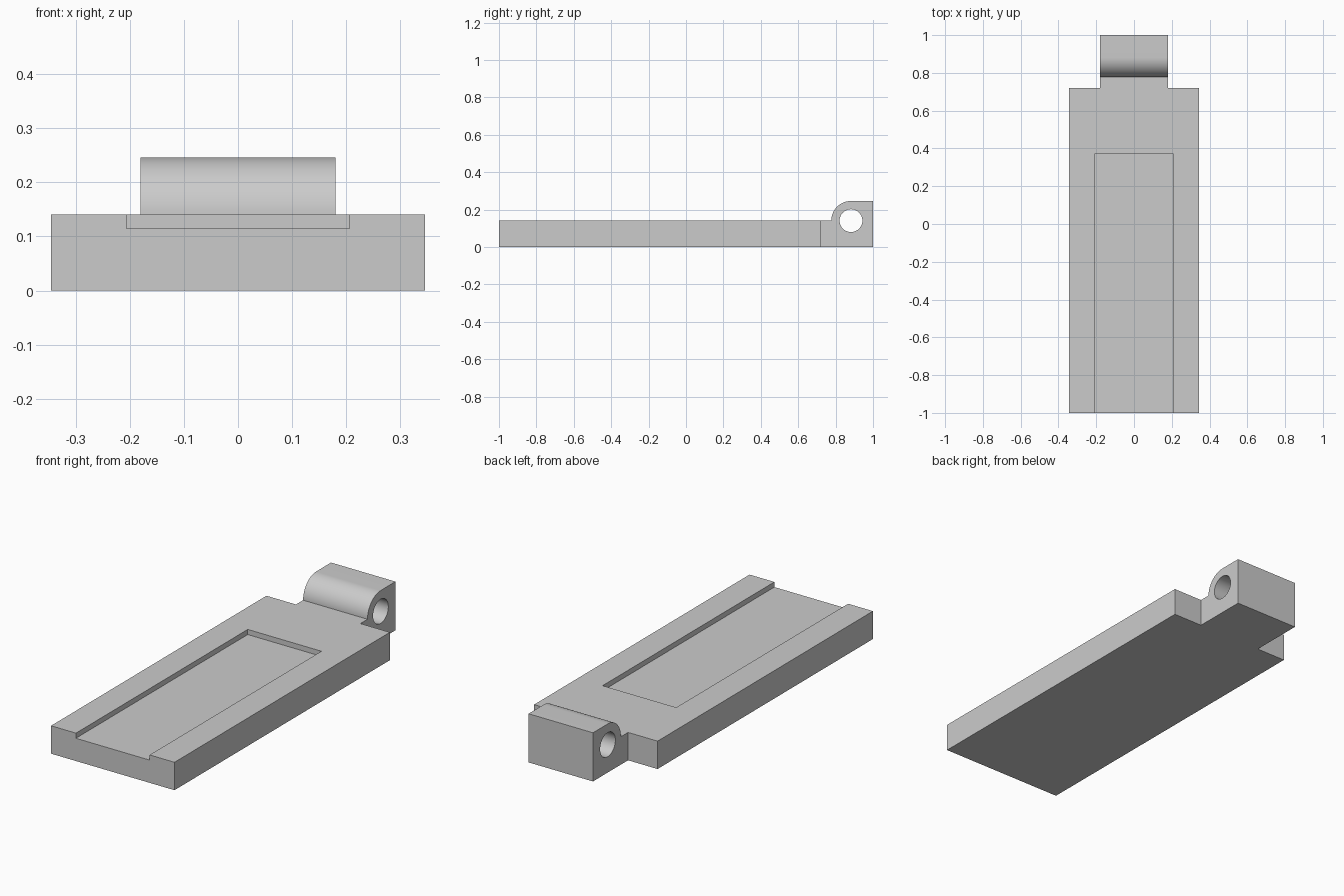
import bpy
import bmesh
from math import cos, sin, pi, radians
from mathutils import Vector

if "Cube" in bpy.data.objects:
    bpy.data.objects.remove(bpy.data.objects["Cube"], do_unlink=True)

PLATE_TOP = 0.141
PLATE_BACK = 0.72
HINGE_Y, HINGE_Z = 0.882, 0.141
HINGE_R, PIN_R = 0.105, 0.061

grey = bpy.data.materials.new("light grey")
grey.use_nodes = True
colour = (0.6, 0.6, 0.6, 1)
grey.diffuse_color = colour
grey.node_tree.nodes["Principled BSDF"].inputs["Base Color"].default_value = colour


def extrude(name, points, direction):
    """Solid made by sweeping a closed 3D outline along a direction."""
    bm = bmesh.new()
    face = bm.faces.new([bm.verts.new(p) for p in points])
    swept = bmesh.ops.extrude_face_region(bm, geom=[face])["geom"]
    verts = [v for v in swept if isinstance(v, bmesh.types.BMVert)]
    bmesh.ops.translate(bm, verts=verts, vec=Vector(direction))
    bmesh.ops.recalc_face_normals(bm, faces=bm.faces)
    mesh = bpy.data.meshes.new(name)
    bm.to_mesh(mesh)
    bm.free()
    mesh.materials.append(grey)
    obj = bpy.data.objects.new(name, mesh)
    bpy.context.collection.objects.link(obj)
    return obj


def side_profile(name, outline, half_width):
    """Side outline (y, z) swept across the width."""
    return extrude(name, [(-half_width, y, z) for y, z in outline],
                   (2 * half_width, 0, 0))


def arc(radius, start, end, steps):
    angles = [start + (end - start) * i / steps for i in range(steps + 1)]
    return [(HINGE_Y + radius * cos(a), HINGE_Z + radius * sin(a)) for a in angles]


def combine(target, other, operation):
    mod = target.modifiers.new(operation.title(), "BOOLEAN")
    mod.operation, mod.solver, mod.object = operation, "EXACT", other
    bpy.context.view_layer.objects.active = target
    bpy.ops.object.modifier_apply(modifier=mod.name)
    bpy.data.objects.remove(other, do_unlink=True)


# Base plate with a shallow channel open at the front
w, c, floor = 0.345, 0.206, 0.115
section = [(-w, 0), (w, 0), (w, PLATE_TOP), (-w, PLATE_TOP)]
plate = extrude("hinged_plate", [(x, -1, z) for x, z in section],
                (0, 1 + PLATE_BACK, 0))
channel = [(-1.1, floor), (0.372, floor), (0.372, 0.2), (-1.1, 0.2)]
combine(plate, side_profile("channel_cutter", channel, c), "DIFFERENCE")

# Hinge knuckle: square at the back, rounded toward the plate
outline = [(PLATE_BACK, 0), (1, 0), (1, HINGE_Z + HINGE_R)]
outline += arc(HINGE_R, pi / 2, pi, 24) + [(PLATE_BACK, PLATE_TOP)]
knuckle = side_profile("hinge_knuckle", outline, 0.18)

# Pin hole through the knuckle
pin_outline = arc(PIN_R, 0, 2 * pi, 48)[:-1]
combine(knuckle, side_profile("pin_cutter", pin_outline, 0.3), "DIFFERENCE")
combine(plate, knuckle, "UNION")

# Smooth only the round surfaces
bpy.ops.object.select_all(action="DESELECT")
plate.select_set(True)
bpy.context.view_layer.objects.active = plate
bpy.ops.object.shade_smooth_by_angle(angle=radians(30))
